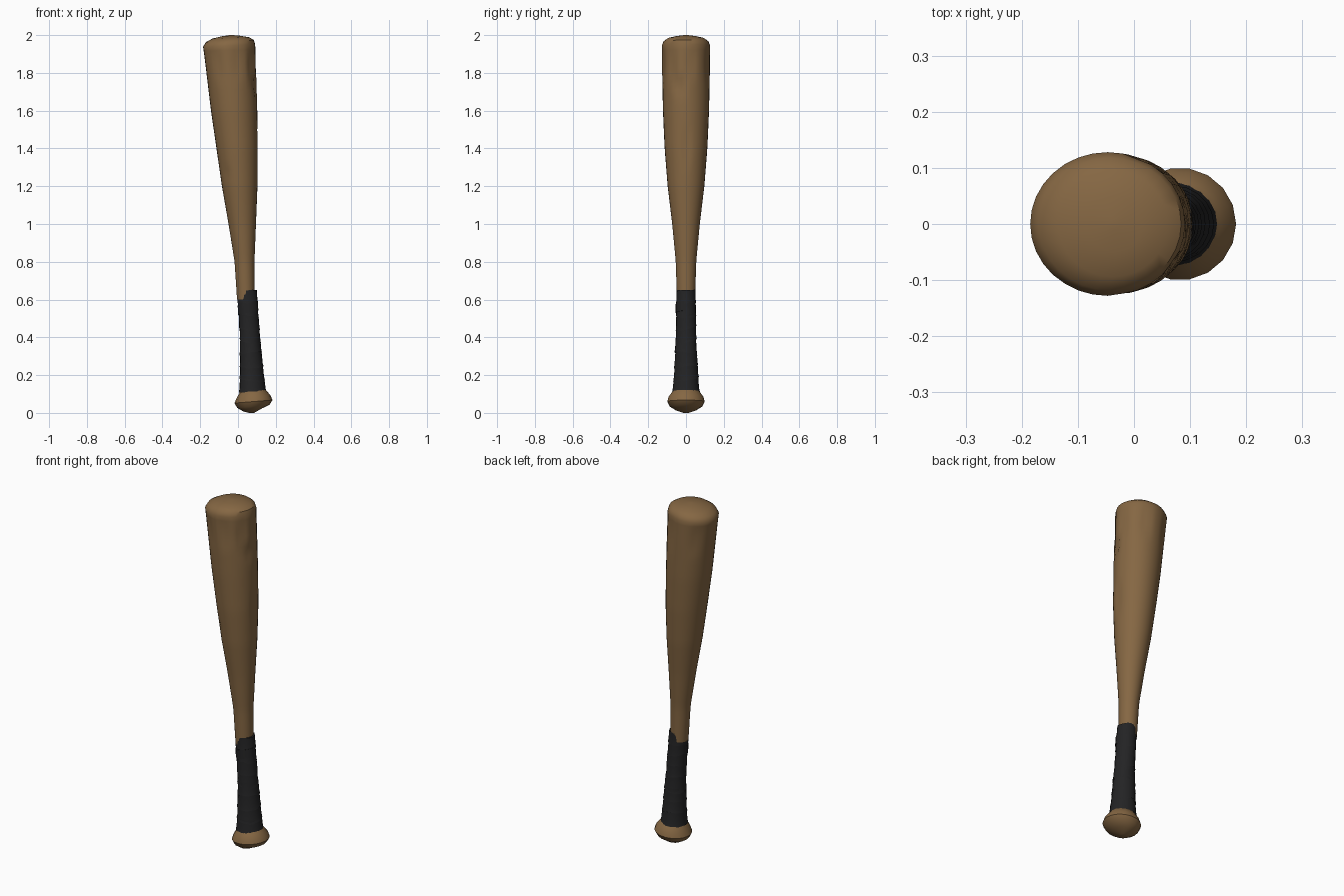
import bpy, bmesh, math, random
from mathutils import Matrix, Vector

random.seed(4)
if "Cube" in bpy.data.objects:
    bpy.data.objects.remove(bpy.data.objects["Cube"])


def material(name, colour):
    mat = bpy.data.materials.new(name)
    mat.use_nodes = True
    mat.diffuse_color = (*colour, 1)
    bsdf = mat.node_tree.nodes["Principled BSDF"]
    bsdf.inputs["Base Color"].default_value = (*colour, 1)
    bsdf.inputs["Roughness"].default_value = 0.8
    return mat


wood = material("brown wood", (0.235, 0.135, 0.056))
tape = material("black tape", (0.017, 0.017, 0.018))


def section(profile, z):
    """Interpolated (left x, right x, half depth) at a height."""
    for a, b in zip(profile, profile[1:]):
        if a[0] <= z <= b[0]:
            t = (z - a[0]) / (b[0] - a[0])
            return [p + (q - p) * t for p, q in zip(a[1:], b[1:])]
    return profile[-1][1:] if z > profile[-1][0] else profile[0][1:]


def loft(name, profile, heights, sides, mat, shape=None, caps=True):
    """Skin elliptical rings; shape(z, angle) returns radius factor and z shift."""
    bm = bmesh.new()
    rings = []
    for z in heights:
        left, right, depth = section(profile, z)
        ring = []
        for i in range(sides):
            a = math.tau * i / sides
            k, dz = shape(z, a) if shape else (1, 0)
            ring.append(bm.verts.new(((left + right) / 2 + k * (right - left) / 2 * math.cos(a),
                                      k * depth * math.sin(a), z + dz)))
        rings.append(ring)
    for lo, hi in zip(rings, rings[1:]):
        for i in range(sides):
            j = (i + 1) % sides
            bm.faces.new((lo[i], lo[j], hi[j], hi[i]))
    if caps:
        bm.faces.new(rings[0][::-1])
        bm.faces.new(rings[-1])
    mesh = bpy.data.meshes.new(name)
    bm.to_mesh(mesh)
    bm.free()
    mesh.materials.append(mat)
    obj = bpy.data.objects.new(name, mesh)
    bpy.context.collection.objects.link(obj)
    bpy.ops.object.select_all(action="DESELECT")
    obj.select_set(True)
    bpy.context.view_layer.objects.active = obj
    bpy.ops.object.shade_smooth_by_angle(angle=math.radians(40))
    return obj


# Barrel: height, left edge, right edge, half depth
barrel = [(0.60, -0.005, 0.088, 0.048), (0.80, -0.018, 0.087, 0.054),
          (1.00, -0.050, 0.095, 0.073), (1.20, -0.085, 0.103, 0.097),
          (1.40, -0.114, 0.106, 0.113), (1.60, -0.143, 0.102, 0.122),
          (1.80, -0.167, 0.096, 0.126), (1.945, -0.185, 0.091, 0.128),
          (1.968, -0.170, 0.084, 0.118), (1.985, -0.135, 0.060, 0.094),
          (1.995, -0.085, 0.015, 0.050), (2.00, -0.045, -0.025, 0.010)]

# Gouges: height, angle in degrees, half length, half width in degrees, depth
gouges = [(1.40, 0, 0.09, 9, 0.07), (1.83, -35, 0.09, 8, 0.08),
          (1.73, -15, 0.05, 8, 0.09), (1.85, -75, 0.08, 9, 0.06),
          (1.84, -120, 0.08, 9, 0.06), (1.85, 65, 0.09, 9, 0.05),
          (1.83, 130, 0.08, 9, 0.05), (1.27, -130, 0.04, 8, 0.05),
          (1.84, 10, 0.07, 8, 0.05)]


def battered(z, a):
    k = 1
    for height, deg, length, width, depth in gouges:
        turn = (math.degrees(a) - deg + 180) % 360 - 180
        d = ((z - height) / length) ** 2 + (turn / width) ** 2
        k -= depth * max(0, 1 - d / 2)
    return k, 0.025 * math.cos(a) * max(0, z - 1.9) * (2 - z) * 100


steps = [0.60 + 0.03 * i for i in range(45)] + [p[0] for p in barrel[-5:]]
loft("barrel", barrel, steps, 32, wood, battered)

# Knob, leaning slightly up towards the left
knob = [(0.005, 0.06, 0.085, 0.015), (0.015, 0.030, 0.125, 0.055),
        (0.035, -0.005, 0.167, 0.087), (0.060, -0.018, 0.182, 0.100),
        (0.085, -0.008, 0.172, 0.093), (0.105, 0.003, 0.155, 0.078),
        (0.125, 0.015, 0.138, 0.062)]
loft("knob", knob, [p[0] for p in knob], 18, wood,
     lambda z, a: (1, 0.008 * math.cos(a) if z > 0.01 else -0.005))

# Taped grip: a solid core under overlapping tilted wraps
grip = [(0.10, 0.005, 0.149, 0.072), (0.20, 0.010, 0.137, 0.064),
        (0.40, 0.010, 0.117, 0.054), (0.65, -0.006, 0.099, 0.050)]
loft("grip_core", grip, [0.11 + 0.054 * i for i in range(11)], 20, tape, lambda z, a: (0.96, 0))

count = 8
pitch = 0.54 / count
for n in range(count):
    base = 0.11 + pitch * n
    top = base + pitch * (1 if n == count - 1 else 1.12)
    lean = 0 if n in (0, count - 1) else random.uniform(0.006, 0.016)
    phase = random.uniform(0, math.tau)

    def wrap(z, a, base=base, lean=lean, phase=phase):
        flare = 1.035 if z < base + 0.01 else 0.995
        ripple = 0.012 * math.sin(3 * a + phase)
        return flare + ripple, lean * math.cos(a - phase) + random.uniform(-0.003, 0.003)

    loft(f"tape_wrap_{n + 1}", grip, [base, base + 0.02, top], 20, tape, wrap, caps=False)

# Loose tape end stuck across the front of the grip
loft("loose_tape_end", grip, [0.53, 0.555, 0.58], 20, tape,
     lambda z, a: (1.06 if math.sin(a) < -0.3 else 0.95, 0.012 * math.cos(a)))
